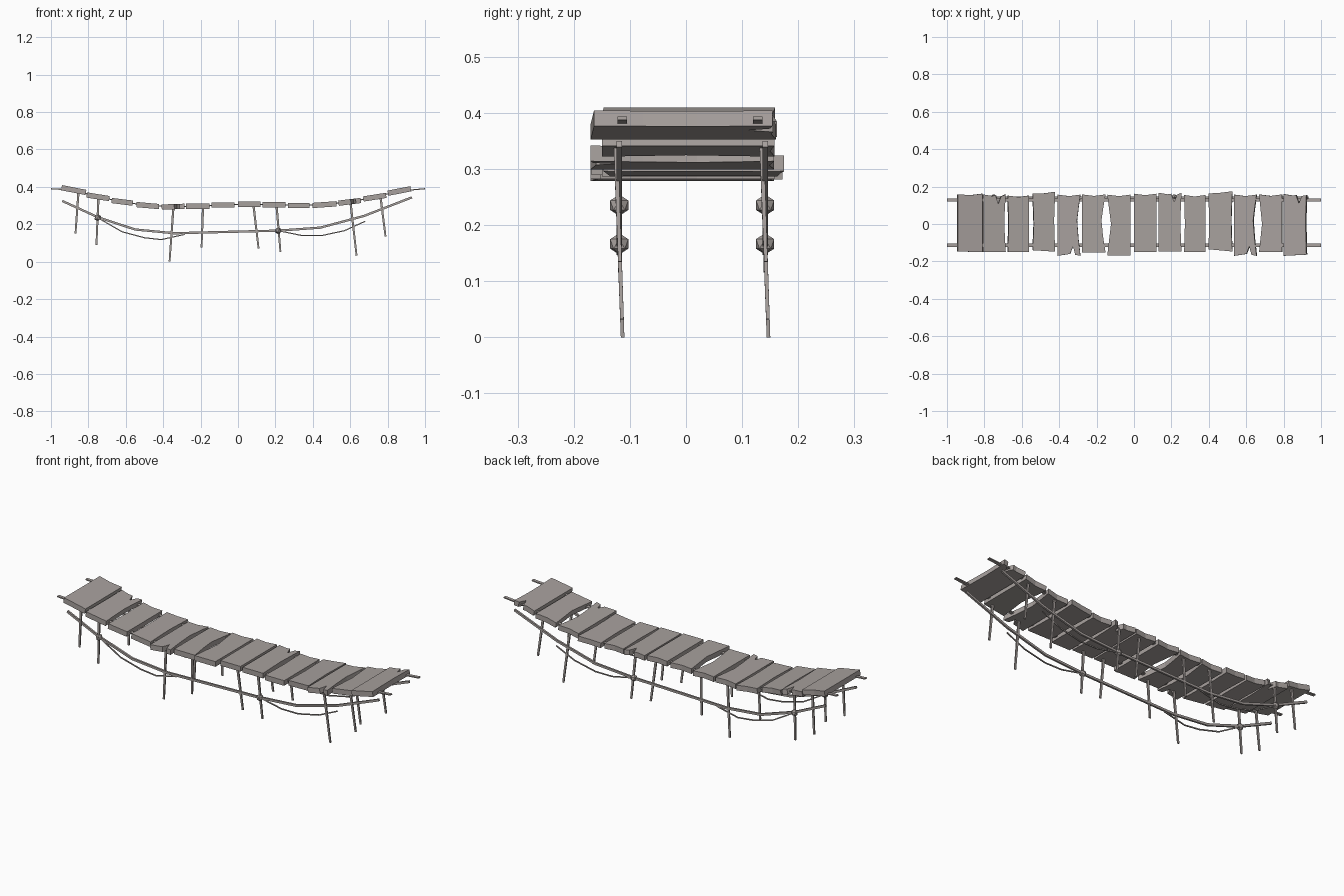
import bpy, bmesh, math
from mathutils import Vector, Matrix

cube = bpy.data.objects.get("Cube")
if cube:
    bpy.data.objects.remove(cube, do_unlink=True)

wood = bpy.data.materials.new("weathered_grey")
wood.use_nodes = True
grey = (0.39, 0.355, 0.34, 1)
wood.diffuse_color = grey
wood.node_tree.nodes["Principled BSDF"].inputs["Base Color"].default_value = grey


def finish(bm, name):
    bmesh.ops.recalc_face_normals(bm, faces=bm.faces)
    mesh = bpy.data.meshes.new(name)
    bm.to_mesh(mesh)
    bm.free()
    mesh.materials.append(wood)
    obj = bpy.data.objects.new(name, mesh)
    bpy.context.collection.objects.link(obj)
    return obj


def strip(name, points, width, height, taper=1.0):
    """Sweep a rectangle along a path: width runs in y, height across the path."""
    bm = bmesh.new()
    pts = [Vector(p) for p in points]
    rings = []
    for i, p in enumerate(pts):
        t = (pts[min(i + 1, len(pts) - 1)] - pts[max(i - 1, 0)]).normalized()
        s = 1 + (taper - 1) * i / (len(pts) - 1)
        side = Vector((0, width / 2 * s, 0))
        up = Vector((-t.z, 0, t.x)) * height / 2 * s
        rings.append([bm.verts.new(p + a * side + b * up)
                      for a, b in ((-1, -1), (1, -1), (1, 1), (-1, 1))])
    for r, q in zip(rings, rings[1:]):
        for k in range(4):
            bm.faces.new((r[k], r[k - 1], q[k - 1], q[k]))
    bm.faces.new(rings[0])
    bm.faces.new(rings[-1])
    return finish(bm, name)


def plank(name, x0, x1, z, tilt, y0, y1, notch, pinch_l, pinch_r, slant):
    """Extrude a worn outline; notch is the depth of a split, negative at the front end."""
    w = (x1 - x0) / 2
    front, back = [], []
    if notch < 0:
        front = [(0.1 * w, y0 + 0.01), (0.35 * w, y0 - notch), (0.55 * w, y0 + 0.005)]
    if notch > 0:
        back = [(0.6 * w, y1 - 0.01), (0.35 * w, y1 - notch), (0.1 * w, y1 - 0.005)]
    outline = [(-w, y0 + max(slant, 0))] + front + [
        (w, y0 - min(slant, 0)), (w - pinch_r * 0.6, y0 * 0.45),
        (w - pinch_r, 0.02), (w - pinch_r * 0.5, y1 * 0.6), (w, y1 - max(-slant, 0))
    ] + back + [(0 if not back else -0.2 * w, y1 - 0.008), (-w, y1 - max(slant, 0)),
                (-w + pinch_l * 0.5, y1 * 0.5), (-w + pinch_l, 0), (-w + pinch_l * 0.5, y0 * 0.5)]
    bm = bmesh.new()
    base = bm.faces.new([bm.verts.new((x, y, -0.014)) for x, y in outline])
    ext = bmesh.ops.extrude_face_region(bm, geom=[base])
    top = [v for v in ext["geom"] if isinstance(v, bmesh.types.BMVert)]
    bmesh.ops.translate(bm, vec=(0, 0, 0.028), verts=top)
    bmesh.ops.triangulate(bm, faces=[f for f in bm.faces if len(f.verts) > 4])
    place = Matrix.Translation(((x0 + x1) / 2, 0, z)) @ Matrix.Rotation(math.radians(-tilt), 4, 'Y')
    bmesh.ops.transform(bm, matrix=place, verts=bm.verts)
    return finish(bm, name)


# Planks: x range, height, tilt, y range, split depth, side wear, skew of the ends
planks = [
    (-.945, -.812, .383, -11, -.15, .162, 0, 0, 0, .003),
    (-.81, -.687, .347, -9, -.15, .158, .05, 0, .008, 0),
    (-.676, -.562, .320, -7, -.15, .152, 0, .004, 0, 0),
    (-.543, -.422, .300, -5, -.148, .172, 0, .006, .006, .008),
    (-.408, -.286, .294, 2, -.17, .157, -.05, 0, .018, 0),
    (-.277, -.152, .296, 0, -.152, .158, 0, 0, .022, 0),
    (-.143, -.018, .303, 0, -.168, .157, 0, .020, 0, 0),
    (.000, .120, .307, 0, -.15, .162, 0, 0, 0, 0),
    (.132, .254, .305, 0, -.148, .167, .05, 0, .006, 0),
    (.268, .382, .300, 0, -.15, .155, 0, .004, 0, 0),
    (.398, .527, .305, 4, -.147, .175, 0, .005, .006, .012),
    (.537, .657, .320, 7, -.17, .157, -.05, 0, .018, 0),
    (.670, .793, .345, 9, -.15, .158, 0, .016, 0, 0),
    (.800, .925, .378, 11, -.17, .160, .05, 0, .004, -.006),
]
for i, p in enumerate(planks):
    plank(f"plank_{i + 1}", *p)

# Path data shared by both sides, as (x, z)
deck_path = [(-1, .39)] + [((p[0] + p[1]) / 2, p[2]) for p in planks] + [(1, .39)]
rail_path = [(-.94, .325), (-.75, .238), (-.55, .172), (-.34, .152), (-.15, .157),
             (.215, .166), (.44, .182), (.675, .245), (.93, .344)]
slack_left = [(-.75, .235), (-.62, .16), (-.5, .128), (-.41, .118), (-.285, .146)]
slack_right = [(.215, .166), (.345, .139), (.445, .139), (.57, .166), (.68, .216)]
posts = [(-.853, .37, -.869, .15), (-.746, .345, -.757, .09), (-.345, .295, -.366, 0),
         (-.187, .29, -.195, .075), (.083, .30, .11, .07), (.206, .30, .227, .053),
         (.60, .33, .634, .032), (.762, .345, .789, .134)]

for side, y_deck, y in (("front", -.114, -.119), ("back", .128, .141)):
    strip(f"{side}_deck_rope", [(x, y_deck, z) for x, z in deck_path], .017, .006)
    strip(f"{side}_lower_rope", [(x, y, z) for x, z in rail_path], .010, .012)
    for label, path in (("left", slack_right), ("right", slack_left)):
        strip(f"{side}_{label}_slack_rope", [(x, y, z) for x, z in path], .005, .006)
    # Hanging posts lean slightly toward the back at their feet
    for i, (xa, za, xb, zb) in enumerate(posts):
        lean = lambda z: y + .006 - .035 * z
        strip(f"{side}_post_{i + 1}", [(xa, lean(za), za), (xb, lean(zb), zb)], .008, .012, .8)
    # Knots where the slack ropes are tied
    for label, (x, z) in (("right", slack_left[0]), ("left", slack_right[0])):
        bm = bmesh.new()
        bmesh.ops.create_icosphere(bm, subdivisions=1, radius=.019,
                                   matrix=Matrix.Translation((x, y, z)))
        finish(bm, f"{side}_{label}_knot")
